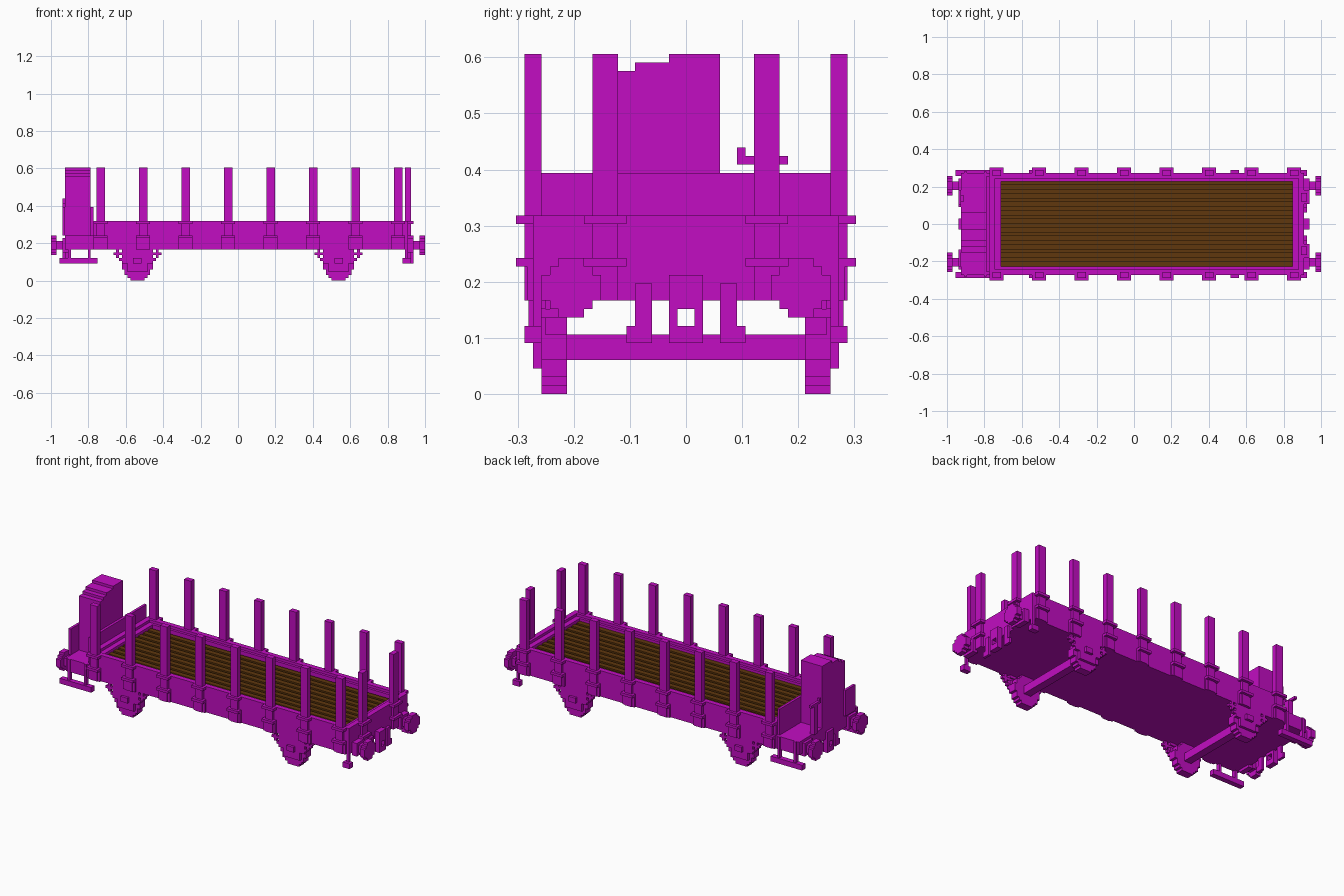
import bpy
import bmesh
import math

old = bpy.data.objects.get("Cube")
if old:
    bpy.data.objects.remove(old, do_unlink=True)

U = 2 / 132  # one block of the grid the wagon is built on


def material(name, colour):
    m = bpy.data.materials.new(name)
    m.use_nodes = True
    m.diffuse_color = (*colour, 1)
    m.node_tree.nodes["Principled BSDF"].inputs["Base Color"].default_value = (*colour, 1)
    return m


MAGENTA = material("magenta paint", (0.54, 0.004, 0.54))
BROWN = material("brown wood", (0.115, 0.038, 0.004))


def build(name, boxes, mat=MAGENTA):
    """One object from boxes given as (x0, x1, y0, y1, z0, z1) in blocks."""
    bm = bmesh.new()
    for x0, x1, y0, y1, z0, z1 in boxes:
        cube = bmesh.ops.create_cube(bm, size=1)["verts"]
        for v in cube:
            v.co.x = (x0 + x1) / 2 + v.co.x * abs(x1 - x0)
            v.co.y = (y0 + y1) / 2 + v.co.y * abs(y1 - y0)
            v.co.z = (z0 + z1) / 2 + v.co.z * abs(z1 - z0)
            v.co *= U
    mesh = bpy.data.meshes.new(name)
    bm.to_mesh(mesh)
    bm.free()
    mesh.materials.append(mat)
    obj = bpy.data.objects.new(name, mesh)
    bpy.context.collection.objects.link(obj)
    return obj


def disc_rows(size):
    """Rows (low, high, half width) of a stepped disc, relative to its centre."""
    r = size / 2
    for i in range(size):
        h = i + 0.5 - r
        half = math.sqrt(r * r - h * h)
        yield h - 0.5, h + 0.5, max(0.5, math.floor(half - 0.5 + 0.3) + 0.5)


def flip_y(boxes):
    return boxes + [(a, b, -c, -d, e, f) for a, b, c, d, e, f in boxes]


def flip_x(boxes):
    return boxes + [(-a, -b, c, d, e, f) for a, b, c, d, e, f in boxes]


# Underframe and end platform
build("underframe", [(-51, 60, -18, 18, 11, 18), (-61, -51, -18, 18, 11, 16)])

# Low walls with a stepped inner rim
build("side_walls", flip_y([(-51, 60, 16, 18, 18, 21), (-49, 58, 15, 16, 18, 20)]))
build("end_walls", [(-51, -49, -16, 16, 18, 21), (58, 60, -16, 16, 18, 21),
                    (-49, -47, -15, 15, 18, 20), (56, 58, -15, 15, 18, 20)])
build("tall_end_board", [(-52, -51, -17, 17, 16, 26)])

# Plank floor with grooves
build("floor_base", [(-47, 56, -15, 15, 17.5, 18.3)], BROWN)
build("floor_planks", [(-47, 56, y, y + 2, 18, 19) for y in range(-15, 15, 3)], BROWN)

# Side stakes and their brackets
stakes, brackets = [], []
for i in range(8):
    x = -48.5 + 15 * i
    stakes.append((x - 1.5, x + 1.5, 17, 19, 11, 40))
    for z in (15, 20):
        brackets.append((x - 2.5, x + 2.5, 18, 20, z, z + 1))
    brackets.append((x - 2.5, x + 2.5, 18, 18.7, 11, 15))
build("side_stakes", flip_y(stakes))
build("side_stake_brackets", flip_y(brackets))

# End stakes
build("end_stakes", flip_y([(59, 61, 8, 11, 11, 40)]))
build("end_stake_brackets", flip_y([(60, 62, 7, 12, z, z + 1) for z in (15, 20)]))

# Brakeman's cabin, stepped down on one side
build("cabin", [(-61, -52, -2, 4, 16, 40), (-61, -52, -6, -2, 16, 39),
                (-61, -52, -8, -6, 16, 38), (-61, -52, -10, -8, 16, 37)])
build("cabin_side_panel", [(-62, -61, -15, -9, 16, 26)])
build("brake_crank", [(-62, -60, 8, 10, 16, 27), (-62, -61, 6, 12, 27, 28),
                      (-62, -61, 6, 7, 28, 29)])

# Buffers
buffers = [(64, 66, 13.5 - w, 13.5 + w, 12.5 + a, 12.5 + b) for a, b, w in disc_rows(7)]
buffers += [(61, 64, 12, 15, 11, 14), (60, 62, 11, 16, 10, 15)]
build("buffers", flip_x(flip_y(buffers)))

# Coupling hook and hoses
build("coupling", flip_x([(60, 62, -2, 2, 10, 14), (60, 62, -2, -1, 6, 10),
                          (60, 62, 1, 2, 6, 10), (60, 62, -1, 1, 6, 8)]))
build("brake_hoses", flip_x(flip_y([(60, 61, 4, 6, 6, 13), (60, 61, 6, 7, 6, 8)])))

# Wheels, axles, axle boxes and leaf springs
for label, cx in (("rear", -35.5), ("front", 35.5)):
    wheel = [(cx - w, cx + w, 14, 17, 5.5 + a, 5.5 + b) for a, b, w in disc_rows(11)]
    build(label + "_wheels", flip_y(wheel))
    build(label + "_axle", [(cx - 1.5, cx + 1.5, -14, 14, 4, 7)])
    box = [(cx - 3.5, cx + 3.5, 17, 18, 3, 9), (cx - 1.5, cx + 1.5, 18, 19, 6, 8)]
    build(label + "_axle_boxes", flip_y(box))
    spring = [(cx - 5.5, cx + 5.5, 16.5, 18, 6, 9), (cx - 6.5, cx + 6.5, 17, 18, 7, 8),
              (cx - 8.5, cx + 8.5, 17, 18, 9, 10), (cx - 5.5, cx + 5.5, 16.5, 18, 10, 11)]
    for s in (-1, 1):
        spring.append((cx + s * 6.5, cx + s * 7.5, 17, 18, 8, 11))
    build(label + "_springs", flip_y(spring))

# Footsteps
build("platform_steps", flip_y([(-63, -49.5, 17, 19, 6, 8), (-60, -59, 17, 18.5, 8, 16),
                                (-53, -52, 17, 18.5, 8, 16)]))
build("corner_steps", flip_y([(58, 61, 17, 19, 6, 8), (59, 60, 17, 18, 8, 11)]))
